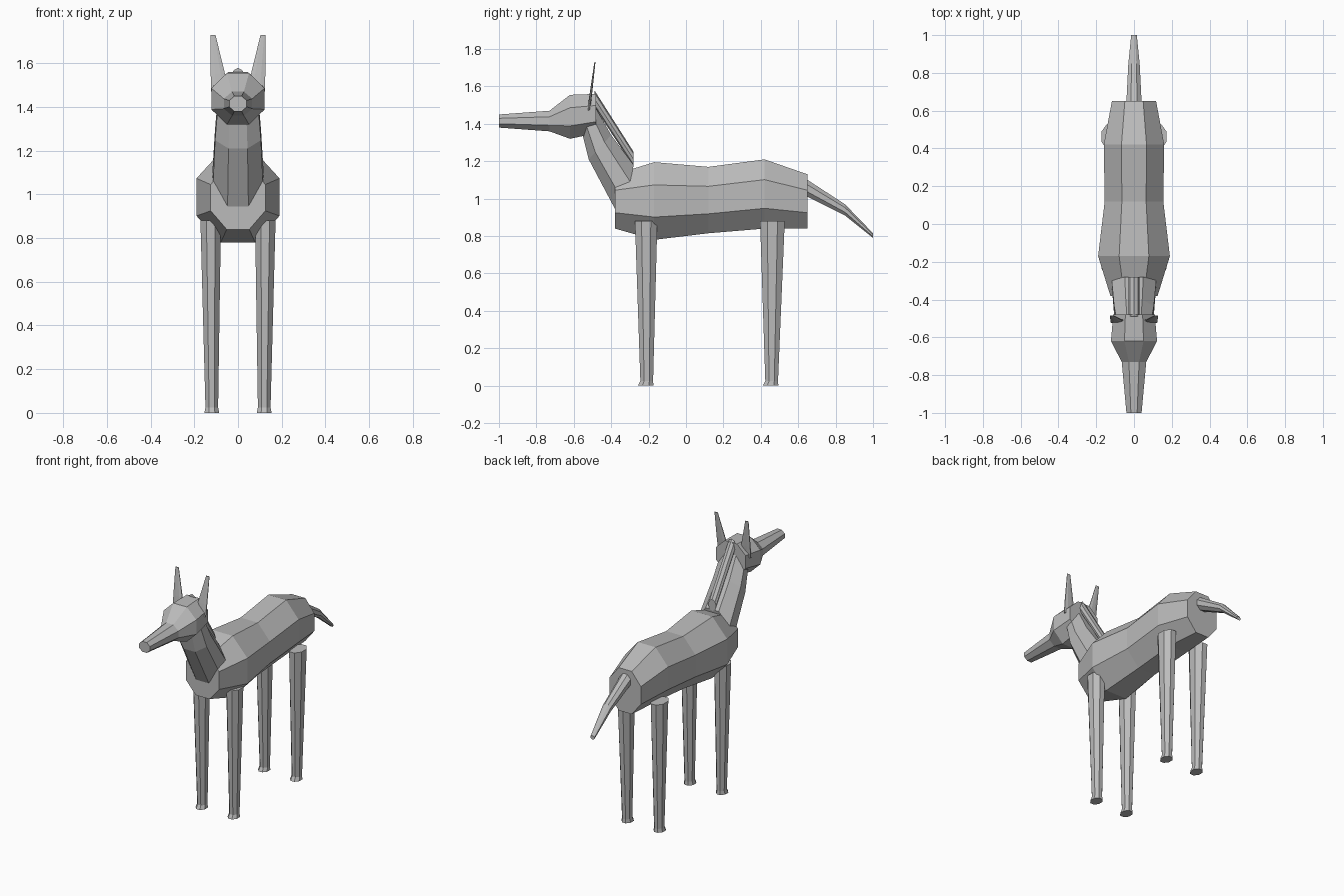
import bpy
import bmesh
from math import cos, sin, pi
from mathutils import Vector

cube = bpy.data.objects.get("Cube")
if cube:
    bpy.data.objects.remove(cube)

grey = bpy.data.materials.new("plain_grey")
grey.use_nodes = True
colour = (0.5, 0.5, 0.5, 1)
grey.diffuse_color = colour
grey.node_tree.nodes["Principled BSDF"].inputs["Base Color"].default_value = colour


def loft(name, rings, sides=8, pointed=False):
    """Skin rings given as (centre, half-width vector, half-height vector)."""
    bm = bmesh.new()
    start = 0 if pointed else pi / sides
    grow = 1 if pointed else 1 / cos(pi / sides)
    loops = []
    for c, u, v in rings:
        c, u, v = Vector(c), Vector(u) * grow, Vector(v) * grow
        angles = [start + 2 * pi * i / sides for i in range(sides)]
        loops.append([bm.verts.new(c + u * cos(a) + v * sin(a)) for a in angles])
    for a, b in zip(loops, loops[1:]):
        for i in range(sides):
            j = (i + 1) % sides
            bm.faces.new((a[i], a[j], b[j], b[i]))
    bm.faces.new(loops[0])
    bm.faces.new(loops[-1])
    bmesh.ops.recalc_face_normals(bm, faces=bm.faces)
    mesh = bpy.data.meshes.new(name)
    bm.to_mesh(mesh)
    bm.free()
    mesh.materials.append(grey)
    obj = bpy.data.objects.new(name, mesh)
    bpy.context.collection.objects.link(obj)
    return obj


def upright(sections):
    """Rings facing along y from (y, bottom, top, half width)."""
    return [((0, y, (lo + hi) / 2), (w, 0, 0), (0, 0, (hi - lo) / 2))
            for y, lo, hi, w in sections]


def tilted(sections):
    """Rings spanning a front point to a back point, with a half width."""
    rings = []
    for (y0, z0), (y1, z1), w in sections:
        rings.append(((0, (y0 + y1) / 2, (z0 + z1) / 2), (w, 0, 0),
                      (0, (y1 - y0) / 2, (z1 - z0) / 2)))
    return rings


# Trunk, head, and tail
loft("body", upright([(-0.38, 0.84, 1.13, 0.125), (-0.17, 0.78, 1.195, 0.19),
                      (0.12, 0.815, 1.17, 0.155), (0.42, 0.84, 1.21, 0.16),
                      (0.65, 0.84, 1.13, 0.117)]))
loft("head", upright([(-1.0, 1.38, 1.45, 0.04), (-0.73, 1.36, 1.47, 0.065),
                      (-0.62, 1.32, 1.555, 0.122), (-0.48, 1.35, 1.56, 0.11)]))
loft("tail", upright([(0.65, 1.01, 1.10, 0.04), (0.85, 0.91, 0.97, 0.03),
                      (1.0, 0.79, 0.815, 0.015)]))

# Neck and the narrow mane along its back
loft("neck", tilted([((-0.34, 0.87), (-0.28, 1.18), 0.118),
                     ((-0.52, 1.21), (-0.40, 1.34), 0.105),
                     ((-0.56, 1.37), (-0.48, 1.48), 0.092)]))
loft("mane", upright([(-0.49, 1.49, 1.58, 0.03), (-0.28, 1.17, 1.25, 0.03)]),
     pointed=True)

# Paired ears and legs
for side, s in (("left", 1), ("right", -1)):
    loft(side + "_ear", [
        ((s * 0.083, -0.52, 1.47), (0.04, 0, 0), (0, 0.007, 0)),
        ((s * 0.092, -0.51, 1.55), (0.033, 0, 0), (0, 0.007, 0)),
        ((s * 0.115, -0.487, 1.73), (0.012, 0, 0), (0, 0.003, 0))])
    for place, y, foot_y, depth in (("front", -0.213, -0.21, 0.06),
                                    ("back", 0.462, 0.458, 0.066)):
        loft(f"{place}_{side}_leg", [
            ((s * 0.125, y, 0.88), (0.047, 0, 0), (0, depth, 0)),
            ((s * 0.12, foot_y, 0.025), (0.029, 0, 0), (0, 0.034, 0)),
            ((s * 0.12, foot_y - 0.006, 0), (0.034, 0, 0), (0, 0.042, 0))])
